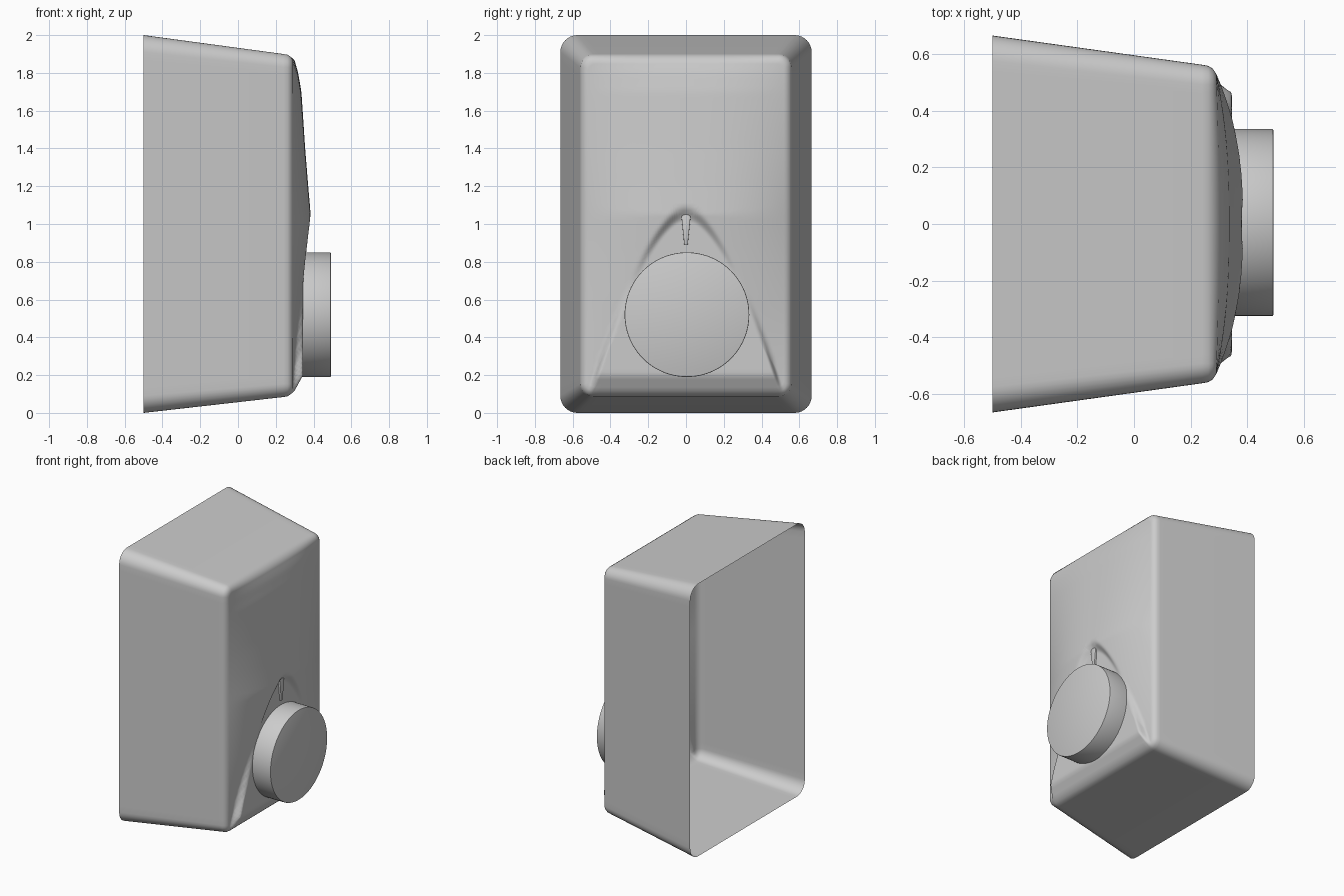
import bpy, bmesh, math

if "Cube" in bpy.data.objects:
    bpy.data.objects.remove(bpy.data.objects["Cube"])

grey = bpy.data.materials.new("light grey plastic")
grey.use_nodes = True
grey.diffuse_color = (0.6, 0.6, 0.6, 1)
grey.node_tree.nodes["Principled BSDF"].inputs["Base Color"].default_value = (0.6, 0.6, 0.6, 1)


def finish(bm, name, angle):
    bmesh.ops.recalc_face_normals(bm, faces=bm.faces)
    mesh = bpy.data.meshes.new(name)
    bm.to_mesh(mesh)
    bm.free()
    mesh.materials.append(grey)
    obj = bpy.data.objects.new(name, mesh)
    bpy.context.collection.objects.link(obj)
    bpy.ops.object.select_all(action='DESELECT')
    obj.select_set(True)
    bpy.context.view_layer.objects.active = obj
    bpy.ops.object.shade_smooth_by_angle(angle=math.radians(angle))
    return obj


def smoothstep(t):
    t = max(0, min(1, t))
    return t * t * (3 - 2 * t)


def interpolate(points, v):
    for (a, p), (b, q) in zip(points, points[1:]):
        if v <= b:
            return p + (q - p) * max(0, v - a) / (b - a)
    return points[-1][1]


def rounded_rectangle(half_y, half_z, radius, centre_z):
    """Outline with subdivided sides and corner arcs."""
    corners = [(1, 1), (-1, 1), (-1, -1), (1, -1)]
    arcs = []
    for i, (sy, sz) in enumerate(corners):
        cy, cz = sy * (half_y - radius), centre_z + sz * (half_z - radius)
        angles = [math.pi / 2 * (i + k / 8) for k in range(9)]
        arcs.append([(cy + radius * math.cos(a), cz + radius * math.sin(a)) for a in angles])
    outline = []
    for i, arc in enumerate(arcs):
        outline += arc
        (y0, z0), (y1, z1) = arc[-1], arcs[(i + 1) % 4][0]
        n = 32 if i % 2 == 0 else 40
        outline += [(y0 + (y1 - y0) * k / n, z0 + (z1 - z0) * k / n) for k in range(1, n)]
    return outline


RISE = [(0.1, 0), (0.2, 0.3), (0.6, 0.68), (0.85, 0.85), (1.05, 1), (1.2, 0.86),
        (1.4, 0.69), (1.7, 0.48), (1.8, 0.3), (1.9, 0)]


def face_depth(y, z):
    """Bulging front with a flat arched recess behind the knob."""
    across = max(0, 1 - (abs(y) / 0.53) ** 2.5)
    bulge = 0.29 + 0.095 * across * interpolate(RISE, z)
    flat = 0.29 + 0.055 * max(0, min(1, (z - 0.1) / 0.1))
    inside = 1.1 - z - (abs(y) / 0.52) ** (1 / 0.6)
    return bulge + (flat - bulge) * smoothstep(inside / 0.08)


# Housing: tapered open-backed shell, rounded rim and sculpted front
bm = bmesh.new()
MID = 0.992
rings = [[(-0.5, y, z) for y, z in rounded_rectangle(0.665, 1, 0.09, 1)]]
for x, inset in [(0.24, 0), (0.262, 0.004), (0.278, 0.014)]:
    outline = rounded_rectangle(0.562 - inset, 0.908 - inset, 0.07 - inset, MID)
    rings.append([(x, y, z) for y, z in outline])
rim = rounded_rectangle(0.53, 0.876, 0.04, MID)
STEPS = 44
for k in range(STEPS):
    s = 1 - k / STEPS
    ring = [(y * s, MID + (z - MID) * s) for y, z in rim]
    rings.append([(face_depth(y, z), y, z) for y, z in ring])
rows = [[bm.verts.new(p) for p in ring] for ring in rings]
count = len(rim)
for a, b in zip(rows, rows[1:]):
    for i in range(count):
        j = (i + 1) % count
        bm.faces.new((a[i], a[j], b[j], b[i]))
tip = bm.verts.new((face_depth(0, MID), 0, MID))
for i in range(count):
    bm.faces.new((rows[-1][i], rows[-1][(i + 1) % count], tip))
finish(bm, "housing", 50)


def extruded(name, outline, x0, x1, bevel, angle):
    """Closed prism from a y-z outline, with a small bevel on the front edge."""
    bm = bmesh.new()
    back = bm.faces.new([bm.verts.new((x0, y, z)) for y, z in outline])
    result = bmesh.ops.extrude_face_region(bm, geom=[back], use_keep_orig=True)
    front = [v for v in result["geom"] if isinstance(v, bmesh.types.BMVert)]
    bmesh.ops.translate(bm, verts=front, vec=(x1 - x0, 0, 0))
    edges = [e for e in bm.edges if all(v in front for v in e.verts)]
    bmesh.ops.bevel(bm, geom=edges, offset=bevel, segments=2, affect='EDGES', profile=0.5)
    return finish(bm, name, angle)


# Knob: plain round dial
turns = [2 * math.pi * k / 96 for k in range(96)]
extruded("knob", [(0.005 + 0.33 * math.cos(a), 0.52 + 0.33 * math.sin(a)) for a in turns],
         0.335, 0.492, 0.005, 30)

# Pointer: tapered raised marker above the knob
half = [(0.009, 0.888), (0.024, 1.035), (0.021, 1.048), (0.011, 1.055)]
extruded("pointer_mark", half + [(-y, z) for y, z in reversed(half)], 0.335, 0.358, 0.002, 30)
